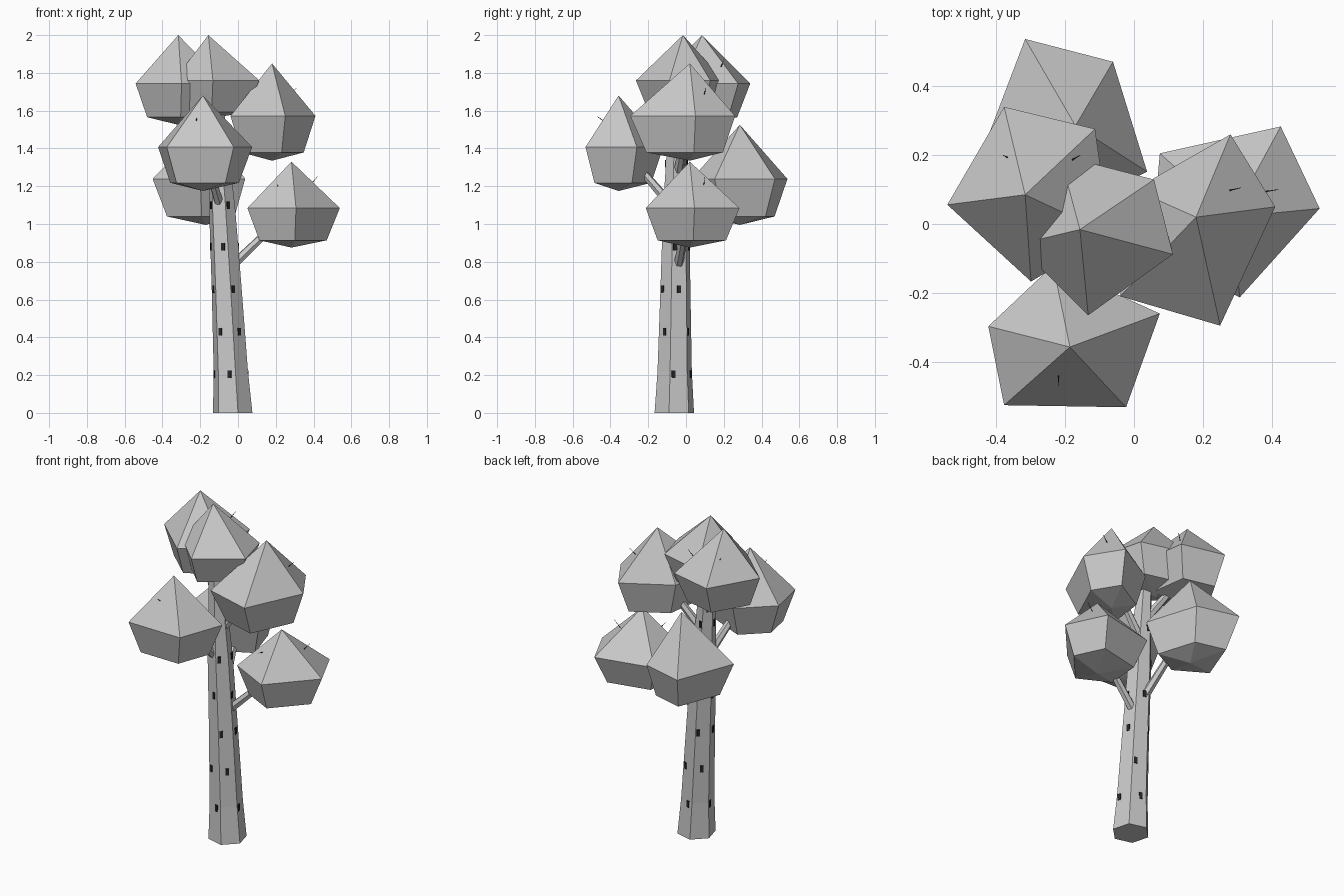
import bpy, bmesh, math
from mathutils import Vector, Matrix

if "Cube" in bpy.data.objects:
    bpy.data.objects.remove(bpy.data.objects["Cube"])


def material(name, v):
    m = bpy.data.materials.new(name)
    m.diffuse_color = (v, v, v, 1)
    m.use_nodes = True
    m.node_tree.nodes["Principled BSDF"].inputs["Base Color"].default_value = m.diffuse_color
    return m


LEAF = material("leaf grey", 0.58)
BARK = material("bark grey", 0.58)
DARK = material("dark mark", 0.02)


def finish(name, bm, mat):
    bmesh.ops.recalc_face_normals(bm, faces=bm.faces)
    me = bpy.data.meshes.new(name)
    bm.to_mesh(me)
    bm.free()
    me.materials.append(mat)
    ob = bpy.data.objects.new(name, me)
    bpy.context.collection.objects.link(ob)
    return ob


def skin(bm, rings, cap=True):
    """Bridge successive rings of points; optional end caps."""
    loops = [[bm.verts.new(p) for p in r] for r in rings]
    n = len(loops[0])
    for a, b in zip(loops, loops[1:]):
        for i in range(n):
            j = (i + 1) % n
            bm.faces.new((a[i], a[j], b[j], b[i]))
    if cap:
        bm.faces.new(loops[0][::-1])
        bm.faces.new(loops[-1])
    return loops


def stick(name, a, b, r0, r1, sides, mat):
    a, b = Vector(a), Vector(b)
    q = (b - a).to_track_quat('Z', 'Y')
    rings = []
    for p, r in ((a, r0), (b, r1)):
        rings.append([p + q @ Vector((r * math.cos(t), r * math.sin(t), 0))
                      for t in (2 * math.pi * i / sides for i in range(sides))])
    bm = bmesh.new()
    skin(bm, rings)
    return finish(name, bm, mat)


# Trunk: leaning tapered six-sided column (z, centre x, centre y, radius)
TRUNK = [(0, -.028, -.062, .108), (.22, -.038, -.06, .094), (.66, -.06, -.056, .082),
         (1.1, -.085, -.052, .071), (1.35, -.1, -.05, .056), (1.68, -.12, -.045, .04)]
OFFSET = math.radians(-15)
bm = bmesh.new()
skin(bm, [[(cx + r * math.cos(OFFSET + i * math.pi / 3),
            cy + r * math.sin(OFFSET + i * math.pi / 3), z) for i in range(6)]
          for z, cx, cy, r in TRUNK])
finish("trunk", bm, BARK)


def trunk_at(z):
    for a, b in zip(TRUNK, TRUNK[1:]):
        if a[0] <= z <= b[0]:
            t = (z - a[0]) / (b[0] - a[0])
            return [p + (q - p) * t for p, q in zip(a, b)]


# Dark bark marks: thin plates lying on the trunk faces, four per row
bm = bmesh.new()
for z, start in ((.205, -5), (.43, 45), (.655, 15), (.88, -5), (1.1, 30), (1.32, 12)):
    _, cx, cy, r = trunk_at(z)
    for k in range(4):
        ang = math.radians(start + 90 * k)
        side = math.floor((ang - OFFSET) / (math.pi / 3))
        face = OFFSET + (side + .5) * math.pi / 3
        flat = r * math.cos(math.pi / 6)
        d = max(-.35, min(.35, math.tan(ang - face))) * flat
        mat = (Matrix.Translation((cx, cy, z)) @ Matrix.Rotation(face, 4, 'Z')
               @ Matrix.Translation((flat, d, 0)) @ Matrix.Diagonal((.009, .019, .04, 1)))
        bmesh.ops.create_cube(bm, size=1, matrix=mat)
finish("bark_marks", bm, DARK)

# Foliage clumps: apex, total height, five widest corners seen from above
CLUMPS = {
    "front": ((-.186, -.357, 1.68), .505,
              [(-.423, -.297), (-.377, -.526), (-.023, -.532), (.075, -.26), (-.235, -.12)]),
    "right_low": ((.283, .02, 1.33), .455,
                  [(.539, .045), (.426, .283), (.075, .205), (.05, -.08), (.307, -.213)]),
    "back_low": ((-.17, .285, 1.525), .53,
                 [(-.316, .537), (-.452, .18), (-.2, .03), (.038, .152), (-.061, .471)]),
    "left_top": ((-.316, .085, 2.0), .475,
                 [(-.377, .34), (-.542, .056), (-.299, -.167), (-.07, -.03), (-.113, .276)]),
    "middle_top": ((-.157, -.016, 2.0), .445,
                   [(.058, .129), (-.215, .2), (-.34, -.06), (-.133, -.265), (.113, -.088)]),
    "right_high": ((.18, .02, 1.85), .515,
                   [(.41, .05), (.28, .26), (0, .1), (-.04, -.21), (.25, -.295)]),
}
for name, (apex, h, ring) in CLUMPS.items():
    ax, ay, az = apex
    bm = bmesh.new()
    upper = [(x, y, az - .54 * h) for x, y in ring]
    lower = [(ax + (x - ax) * .73, ay + (y - ay) * .73, az - .915 * h) for x, y in ring]
    up, low = skin(bm, [upper, lower], cap=False)
    top = bm.verts.new(apex)
    bottom = bm.verts.new((ax, ay, az - h))
    for i in range(5):
        j = (i + 1) % 5
        bm.faces.new((up[i], up[j], top))
        bm.faces.new((low[j], low[i], bottom))
    finish(name + "_foliage", bm, LEAF)

# Branches from the trunk into the clumps
for name, a, b in (
        ("right_low", (-.05, -.045, .76), (.25, .01, 1.05)),
        ("back_low", (-.075, -.04, .84), (-.16, .24, 1.2)),
        ("front", (-.09, -.06, 1.08), (-.18, -.32, 1.38)),
        ("right_high", (-.09, -.045, 1.25), (.14, 0, 1.52)),
        ("left_top", (-.105, -.045, 1.38), (-.29, .07, 1.68))):
    stick(name + "_branch", a, b, .027, .018, 6, BARK)

# Tiny dark twigs poking through the foliage
for i, (a, b) in enumerate((
        ((.36, .09, 1.18), (.42, .1, 1.25)),
        ((.21, -.06, 1.2), (.21, -.1, 1.21)),
        ((.27, .095, 1.68), (.31, .105, 1.72)),
        ((-.22, -.43, 1.54), (-.22, -.47, 1.57)),
        ((-.36, .19, 1.85), (-.38, .2, 1.88)),
        ((-.18, .185, 1.83), (-.155, .2, 1.87)))):
    stick(f"twig_{i + 1}", a, b, .003, .001, 3, DARK)
